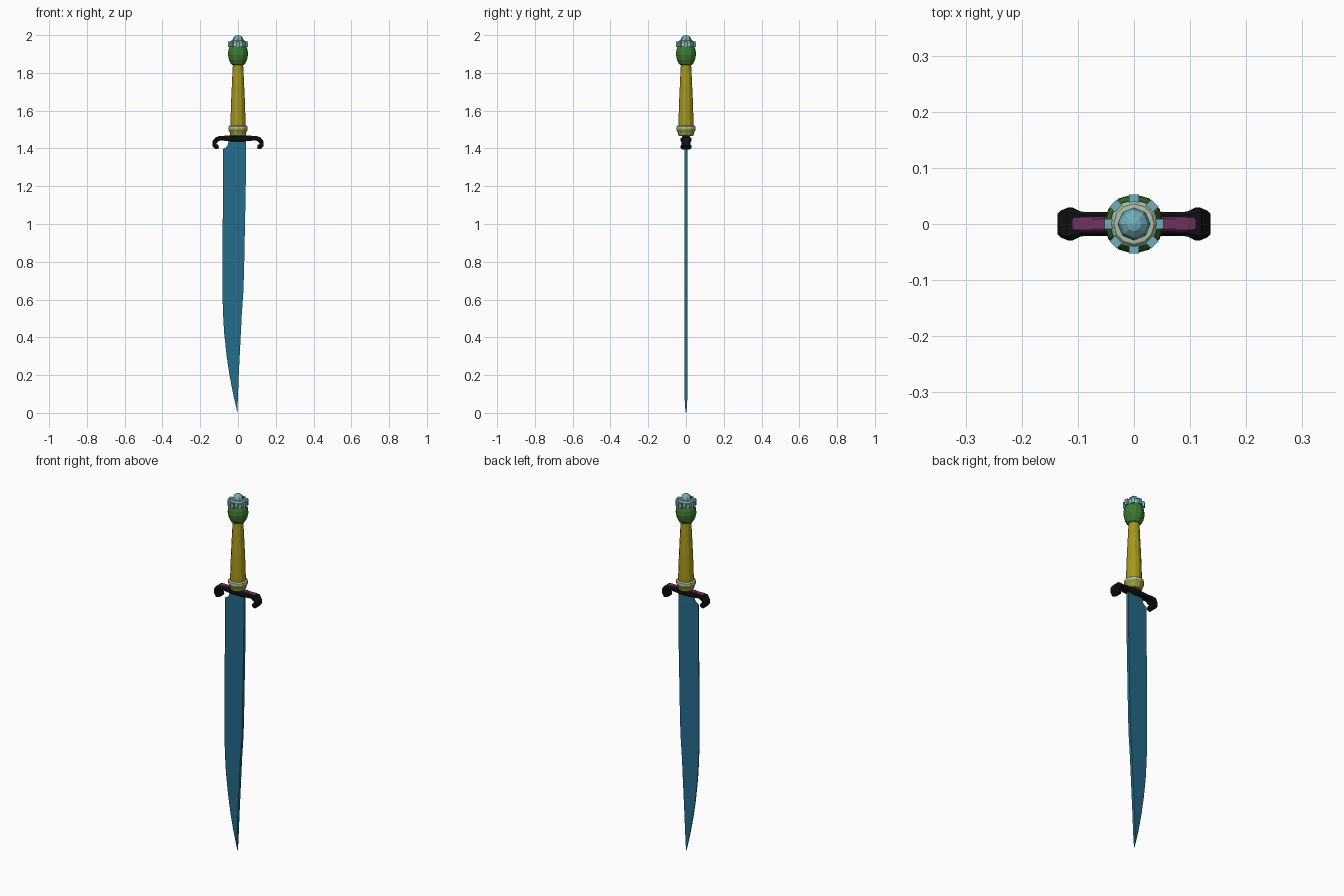
import bpy, bmesh, math
from mathutils import Vector

if "Cube" in bpy.data.objects:
    bpy.data.objects.remove(bpy.data.objects["Cube"])


def paint(obj, name, rgb):
    mat = bpy.data.materials.get(name) or bpy.data.materials.new(name)
    mat.diffuse_color = (*rgb, 1)
    mat.use_nodes = True
    mat.node_tree.nodes["Principled BSDF"].inputs["Base Color"].default_value = mat.diffuse_color
    obj.data.materials.append(mat)


def loft(name, rings, mat, cap_start=True, cap_end=True):
    """Skin a list of equal-sized closed rings with quads."""
    bm = bmesh.new()
    loops = [[bm.verts.new(p) for p in ring] for ring in rings]
    n = len(rings[0])
    for a, b in zip(loops, loops[1:]):
        for i in range(n):
            j = (i + 1) % n
            bm.faces.new((a[i], a[j], b[j], b[i]))
    if cap_start:
        bm.faces.new(loops[0][::-1])
    if cap_end:
        bm.faces.new(loops[-1])
    bmesh.ops.remove_doubles(bm, verts=bm.verts, dist=1e-5)
    bmesh.ops.recalc_face_normals(bm, faces=bm.faces)
    mesh = bpy.data.meshes.new(name)
    bm.to_mesh(mesh)
    bm.free()
    obj = bpy.data.objects.new(name, mesh)
    bpy.context.collection.objects.link(obj)
    paint(obj, *mat)
    return obj


def lathe(name, profile, sides, mat):
    rings = [[(r * math.cos(2 * math.pi * i / sides), r * math.sin(2 * math.pi * i / sides), z)
              for i in range(sides)] for r, z in profile]
    return loft(name, rings, mat)


def sweep_half(name, path, mat):
    """Sweep a chamfered bar along (x, z, half thickness, half width), mirrored in x."""
    rings = []
    pts = [Vector((p[0], 0, p[1])) for p in path]
    for i, (x, z, t, w) in enumerate(path):
        d = (pts[min(i + 1, len(pts) - 1)] - pts[max(i - 1, 0)]).normalized()
        if i == 0:
            d = Vector((1, 0, 0))
        up = Vector((-d.z, 0, d.x))
        section = [(-w, -.5), (-w, .5), (-.75 * w, 1), (.75 * w, 1),
                   (w, .5), (w, -.5), (.75 * w, -1), (-.75 * w, -1)]
        rings.append([pts[i] + up * (t * k) + Vector((0, y, 0)) for y, k in section])
    obj = loft(name, rings, mat, cap_start=False)
    obj.modifiers.new("mirror", 'MIRROR').use_clip = True
    return obj


BLUE = ("blade_blue", (0.018, 0.15, 0.26))
BLACK = ("guard_black", (0.006, 0.006, 0.006))
PURPLE = ("inlay_purple", (0.17, 0.03, 0.11))
YELLOW = ("grip_yellow", (0.38, 0.31, 0.012))
OLIVE = ("collar_olive", (0.30, 0.34, 0.055))
PALE = ("pale_green", (0.42, 0.52, 0.38))
GREEN = ("pommel_green", (0.045, 0.19, 0.03))
TEAL = ("gem_teal", (0.16, 0.43, 0.50))

# Blade: (z, edge x, spine x, half thickness), wedge section
stations = [(1.455, -.05, .042, .008), (1.425, -.052, .042, .008), (1.412, -.057, .042, .008),
            (1.403, -.067, .042, .008), (1.397, -.079, .042, .008), (1.2, -.079, .041, .008),
            (1.0, -.081, .037, .008), (.8, -.083, .033, .008), (.65, -.083, .029, .008),
            (.52, -.079, .020, .008), (.42, -.073, .015, .008), (.3, -.060, .009, .008),
            (.2, -.045, .004, .008), (.1, -.026, 0, .0075), (.04, -.012, -.002, .006),
            (0, -.003, -.002, .001)]
loft("blade", [[(e, -t * .35, z), (s, -t, z), (s, t, z), (e, t * .35, z)]
               for z, e, s, t in stations], BLUE)

# Cross guard with curled ends
sweep_half("guard", [(0, 1.452, .016, .022), (.04, 1.452, .014, .022), (.075, 1.452, .011, .021),
                     (.095, 1.453, .011, .022), (.112, 1.448, .013, .029),
                     (.124, 1.434, .012, .024), (.125, 1.418, .012, .024),
                     (.116, 1.408, .013, .029), (.103, 1.411, .011, .024)], BLACK)
sweep_half("guard_inlay", [(0, 1.467, .006, .013), (.04, 1.465, .005, .013),
                           (.075, 1.463, .004, .012), (.095, 1.463, .004, .012),
                           (.108, 1.459, .004, .011)], PURPLE)

# Collar and grip
lathe("collar", [(.036, 1.466), (.041, 1.472), (.044, 1.485), (.05, 1.498), (.051, 1.505)],
      12, OLIVE)
lathe("collar_rim", [(.051, 1.505), (.050, 1.516), (.043, 1.521), (.038, 1.521)], 12, PALE)
lathe("grip", [(.040, 1.50), (.040, 1.54), (.036, 1.66), (.030, 1.79), (.027, 1.85)], 12, YELLOW)

# Pommel
lathe("pommel", [(.026, 1.84), (.036, 1.846), (.047, 1.867), (.053, 1.895), (.051, 1.92),
                 (.044, 1.942)], 12, GREEN)
lathe("pommel_band", [(.040, 1.935), (.043, 1.942), (.043, 1.963), (.036, 1.971), (.026, 1.972)],
      12, PALE)
lathe("pommel_gem", [(.029, 1.965), (.029, 1.975), (.024, 1.988), (.013, 1.997), (.002, 2.0)],
      8, TEAL)

# Ring of studs around the pommel band
for k in range(8):
    a = k * math.pi / 4
    bpy.ops.mesh.primitive_cube_add(size=1, rotation=(0, 0, a),
                                    location=(.045 * math.cos(a), .045 * math.sin(a), 1.951))
    stud = bpy.context.object
    stud.name = f"pommel_stud_{k + 1}"
    stud.scale = (.015, .018, .030)
    bevel = stud.modifiers.new("bevel", 'BEVEL')
    bevel.width, bevel.segments = .004, 1
    paint(stud, *TEAL)
